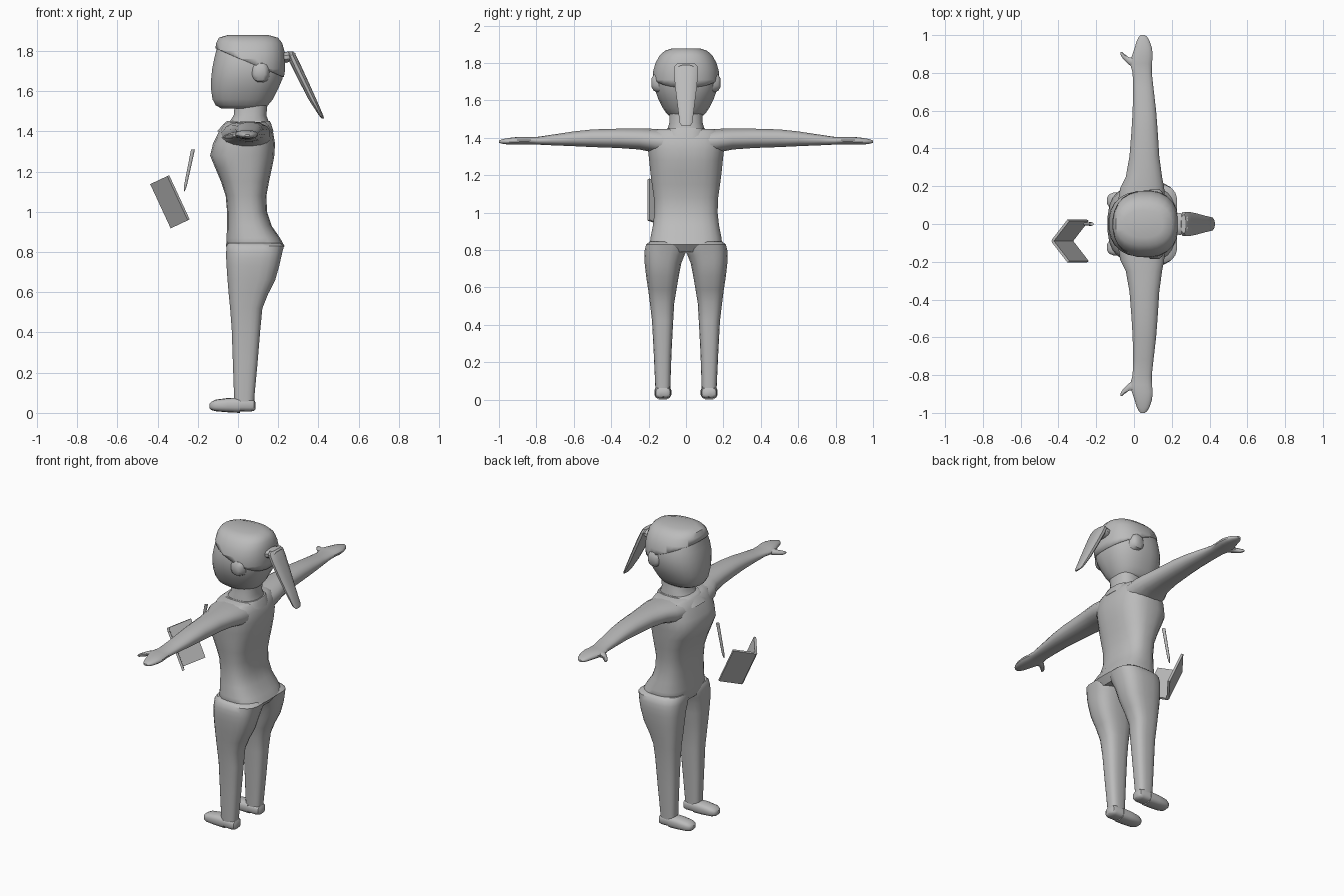
import bpy, bmesh, math
from mathutils import Vector

grey = bpy.data.materials.new("plain grey")
grey.diffuse_color = (0.5, 0.5, 0.5, 1)


def finish(name, bm, angle=40):
    bmesh.ops.recalc_face_normals(bm, faces=bm.faces)
    mesh = bpy.data.meshes.new(name)
    bm.to_mesh(mesh)
    bm.free()
    mesh.materials.append(grey)
    ob = bpy.data.objects.new(name, mesh)
    bpy.context.collection.objects.link(ob)
    bpy.ops.object.select_all(action='DESELECT')
    ob.select_set(True)
    bpy.context.view_layer.objects.active = ob
    bpy.ops.object.shade_smooth_by_angle(angle=math.radians(angle))
    return ob


def loft_bm(axis, sections, power=2.5, n=20, flip=1):
    """Each section: position on axis, then low/high limits on the other two axes."""
    bm = bmesh.new()
    rings = []
    for p, a0, a1, b0, b1 in sections:
        ring = []
        for i in range(n):
            t = 2 * math.pi * (i + 0.5) / n
            c, s = math.cos(t), math.sin(t)
            a = (a0 + a1) / 2 + (a1 - a0) / 2 * math.copysign(abs(c) ** (2 / power), c)
            b = (b0 + b1) / 2 + (b1 - b0) / 2 * math.copysign(abs(s) ** (2 / power), s)
            x, y, z = {'x': (p, a, b), 'y': (a, p, b), 'z': (a, b, p)}[axis]
            ring.append(bm.verts.new((x, y * flip, z)))
        rings.append(ring)
    for r, q in zip(rings, rings[1:]):
        for i in range(n):
            j = (i + 1) % n
            bm.faces.new((r[i], r[j], q[j], q[i]))
    bm.faces.new(rings[0])
    bm.faces.new(rings[-1])
    return bm


def loft(name, axis, sections, **kw):
    return finish(name, loft_bm(axis, sections, **kw))


def sym(rows):
    """Rows of z, x low, x high, half width in y."""
    return [(z, x0, x1, -w, w) for z, x0, x1, w in rows]


# Torso with shirt hem, waist, chest and shoulders
loft("torso", 'z', sym([
    (0.79, -0.045, 0.20, 0.17), (0.83, -0.06, 0.232, 0.195), (0.87, -0.058, 0.21, 0.19),
    (0.93, -0.055, 0.168, 0.178), (1.0, -0.055, 0.145, 0.170), (1.08, -0.062, 0.142, 0.173),
    (1.15, -0.085, 0.155, 0.183), (1.22, -0.115, 0.17, 0.192), (1.28, -0.14, 0.182, 0.198),
    (1.34, -0.125, 0.185, 0.205), (1.40, -0.095, 0.175, 0.205), (1.435, -0.075, 0.155, 0.19),
    (1.448, -0.05, 0.14, 0.15)]), power=2.7, n=24)

# Neck and the collar around its base
loft("neck", 'z', sym([(1.40, -0.07, 0.165, 0.10), (1.445, -0.045, 0.155, 0.10),
                       (1.48, -0.022, 0.142, 0.09), (1.56, -0.015, 0.15, 0.09)]), power=2.5)
loft("collar", 'z', sym([(1.40, -0.105, 0.178, 0.115), (1.44, -0.07, 0.165, 0.11),
                         (1.452, -0.055, 0.158, 0.10)]), power=3)

# Head
head_rows = sym([
    (1.515, -0.085, 0.14, 0.085), (1.53, -0.112, 0.15, 0.105), (1.56, -0.128, 0.175, 0.125),
    (1.61, -0.135, 0.20, 0.15), (1.66, -0.135, 0.222, 0.168), (1.71, -0.13, 0.23, 0.174),
    (1.76, -0.12, 0.23, 0.17), (1.80, -0.11, 0.225, 0.157), (1.835, -0.104, 0.215, 0.138),
    (1.86, -0.092, 0.195, 0.11), (1.873, -0.05, 0.15, 0.07)])
loft("head", 'z', head_rows, power=2.4, n=24)

# Hair cap: upper back of the head, slightly enlarged
bm = loft_bm('z', head_rows, power=2.4, n=24)
for v in bm.verts:
    v.co = Vector((0.05, 0, 1.7)) + (v.co - Vector((0.05, 0, 1.7))) * 1.035
bmesh.ops.bisect_plane(bm, geom=bm.verts[:] + bm.edges[:] + bm.faces[:],
                       plane_co=(0.05, 0, 1.745), plane_no=(0.42, 0, 1), clear_inner=True)
hair = finish("hair_cap", bm)
mod = hair.modifiers.new("thickness", 'SOLIDIFY')
mod.thickness = 0.012

# Ponytail and its tie
loft("hair_tie", 'x', [(0.21, -0.05, 0.05, 1.745, 1.79), (0.24, -0.06, 0.06, 1.74, 1.797),
                       (0.27, -0.055, 0.055, 1.752, 1.797), (0.285, -0.04, 0.04, 1.762, 1.79)], n=12)
loft("ponytail", 'z', sym([
    (1.797, 0.25, 0.275, 0.05), (1.78, 0.243, 0.288, 0.066), (1.74, 0.258, 0.308, 0.066),
    (1.66, 0.298, 0.345, 0.058), (1.56, 0.35, 0.39, 0.045), (1.48, 0.402, 0.424, 0.035),
    (1.463, 0.418, 0.428, 0.022)]), n=12)

for side, tag in ((1, "left"), (-1, "right")):
    # Ear bump
    loft("ear_" + tag, 'y', [(0.14, 0.06, 0.16, 1.64, 1.75), (0.172, 0.07, 0.15, 1.65, 1.74),
                             (0.184, 0.085, 0.135, 1.67, 1.72)], n=12, flip=side)

    # Arm running into a flat mitten hand
    loft("arm_" + tag, 'y', [
        (0.10, -0.09, 0.165, 1.30, 1.447), (0.19, -0.075, 0.162, 1.325, 1.45),
        (0.25, -0.045, 0.15, 1.337, 1.451), (0.36, -0.025, 0.135, 1.345, 1.45),
        (0.50, -0.014, 0.126, 1.35, 1.446), (0.60, -0.008, 0.118, 1.355, 1.435),
        (0.72, -0.006, 0.104, 1.36, 1.417), (0.80, -0.008, 0.095, 1.364, 1.405),
        (0.85, -0.022, 0.096, 1.364, 1.405), (0.89, -0.012, 0.10, 1.363, 1.406),
        (0.93, 0.002, 0.096, 1.364, 1.402), (0.97, 0.014, 0.083, 1.366, 1.396),
        (0.99, 0.025, 0.07, 1.37, 1.39), (1.0, 0.035, 0.058, 1.374, 1.386)],
        n=16, power=2.3, flip=side)
    loft("thumb_" + tag, 'x', [
        (0.01, 0.82, 0.885, 1.368, 1.40), (-0.025, 0.842, 0.882, 1.366, 1.396),
        (-0.05, 0.865, 0.90, 1.364, 1.388), (-0.064, 0.882, 0.912, 1.364, 1.383),
        (-0.071, 0.895, 0.91, 1.368, 1.378)], n=10, flip=side)

    # Leg
    loft("leg_" + tag, 'z', [
        (0.03, -0.018, 0.08, 0.085, 0.163), (0.08, -0.02, 0.082, 0.083, 0.165),
        (0.25, -0.026, 0.098, 0.077, 0.173), (0.42, -0.032, 0.112, 0.068, 0.182),
        (0.52, -0.04, 0.122, 0.062, 0.194), (0.59, -0.047, 0.15, 0.05, 0.203),
        (0.66, -0.053, 0.186, 0.038, 0.214), (0.73, -0.058, 0.206, 0.024, 0.222),
        (0.77, -0.06, 0.215, 0.008, 0.224), (0.80, -0.06, 0.222, -0.005, 0.222),
        (0.83, -0.058, 0.23, -0.005, 0.214), (0.845, -0.05, 0.21, 0.0, 0.195)],
        power=2.8, flip=side)

    # Shoe: heel block and toe part
    loft("shoe_heel_" + tag, 'x', [
        (-0.02, 0.08, 0.167, 0.008, 0.07), (0.06, 0.08, 0.167, 0.006, 0.072),
        (0.08, 0.086, 0.161, 0.01, 0.065), (0.088, 0.1, 0.147, 0.018, 0.05)],
        n=14, power=3, flip=side)
    loft("shoe_toe_" + tag, 'x', [
        (0.01, 0.079, 0.168, 0.0, 0.076), (-0.05, 0.077, 0.17, 0.003, 0.074),
        (-0.11, 0.08, 0.167, 0.008, 0.066), (-0.132, 0.09, 0.157, 0.014, 0.056),
        (-0.142, 0.106, 0.141, 0.024, 0.046)], n=14, power=2.8, flip=side)

# Open book: two covers hinged on a tilted spine
spine_top, spine_low = Vector((-0.432, -0.09, 1.14)), Vector((-0.33, -0.09, 0.92))
for side, tag in ((1, "left"), (-1, "right")):
    out = Vector((0.085, 0.11 * side, 0.04))
    normal = out.cross(spine_low - spine_top).normalized() * 0.007
    bm = bmesh.new()
    corners = [spine_top, spine_top + out, spine_low + out, spine_low]
    front = [bm.verts.new(c + normal) for c in corners]
    back = [bm.verts.new(c - normal) for c in corners]
    bm.faces.new(front)
    bm.faces.new(back[::-1])
    for i in range(4):
        j = (i + 1) % 4
        bm.faces.new((front[i], back[i], back[j], front[j]))
    finish("book_cover_" + tag, bm)

# Pen
loft("pen", 'z', sym([(1.10, -0.27, -0.266, 0.002), (1.13, -0.269, -0.254, 0.008),
                      (1.31, -0.234, -0.214, 0.01)]), power=2, n=10)
